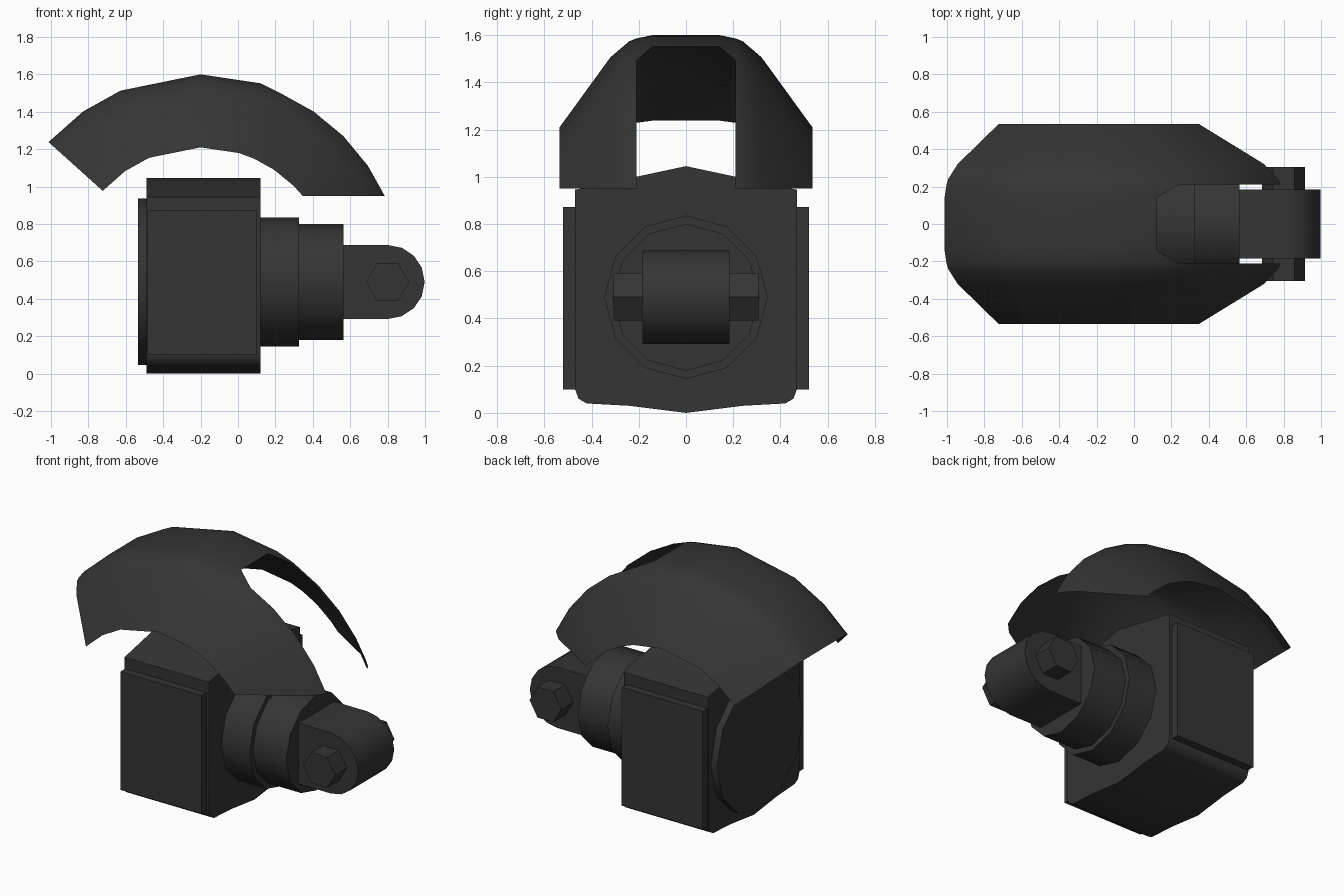
import bpy, bmesh
from math import radians, sin, cos, asin, pi

if "Cube" in bpy.data.objects:
    bpy.data.objects.remove(bpy.data.objects["Cube"])

dark = bpy.data.materials.new("dark_grey")
dark.diffuse_color = (0.035, 0.035, 0.035, 1)
dark.use_nodes = True
dark.node_tree.nodes["Principled BSDF"].inputs["Base Color"].default_value = dark.diffuse_color


def finish(name, bm, angle=40):
    bmesh.ops.remove_doubles(bm, verts=bm.verts, dist=0.0005)
    bmesh.ops.recalc_face_normals(bm, faces=bm.faces)
    me = bpy.data.meshes.new(name)
    bm.to_mesh(me)
    bm.free()
    me.materials.append(dark)
    ob = bpy.data.objects.new(name, me)
    bpy.context.collection.objects.link(ob)
    bpy.ops.object.select_all(action='DESELECT')
    ob.select_set(True)
    bpy.context.view_layer.objects.active = ob
    bpy.ops.object.shade_smooth_by_angle(angle=radians(angle))
    return ob


def prism(name, loop, a, b, axis):
    """Extrude a closed 2D loop along x (loop is y,z) or y (loop is x,z)."""
    bm = bmesh.new()
    place = (lambda p, t: (t, p[0], p[1])) if axis == 'x' else (lambda p, t: (p[0], t, p[1]))
    f = bm.faces.new([bm.verts.new(place(p, a)) for p in loop])
    ext = bmesh.ops.extrude_face_region(bm, geom=[f], use_keep_orig=True)
    move = (b - a, 0, 0) if axis == 'x' else (0, b - a, 0)
    bmesh.ops.translate(bm, vec=move,
                        verts=[v for v in ext['geom'] if isinstance(v, bmesh.types.BMVert)])
    return finish(name, bm)


def circle(cx, cz, r, n, start=0.0):
    return [(cx + r * cos(start + 2 * pi * i / n), cz + r * sin(start + 2 * pi * i / n))
            for i in range(n)]


AXIS_Z = 0.49

# Body block with gabled roof and shallow keel
half = [(0.24, 0.03), (0.42, 0.04), (0.455, 0.06), (0.47, 0.1), (0.47, 0.945), (0.21, 1.0)]
body = [(0, 0)] + half + [(0, 1.045)] + [(-y, z) for y, z in reversed(half)]
prism("body", body, -0.49, 0.12, 'x')

# Side plates
for side, s in (("front", -1), ("back", 1)):
    prism("side_plate_" + side, [(-0.485, 0.1), (0.1, 0.1), (0.1, 0.872), (-0.485, 0.872)],
          s * 0.46, s * 0.52, 'y')

# Rear disc and stepped collars
prism("rear_disc", circle(0, AXIS_Z, 0.445, 12), -0.535, -0.48, 'x')
prism("large_collar", circle(0, AXIS_Z, 0.346, 12), 0.11, 0.325, 'x')
prism("small_collar", circle(0, AXIS_Z, 0.311, 12), 0.31, 0.565, 'x')

# Rounded arm and hexagonal cross pin
tip = [(0.8 + 0.198 * cos(pi * (i / 8 - 0.5)), AXIS_Z + 0.198 * sin(pi * (i / 8 - 0.5)))
       for i in range(9)]
prism("arm", [(0.55, AXIS_Z - 0.198)] + tip + [(0.55, AXIS_Z + 0.198)], -0.185, 0.185, 'y')
prism("cross_pin", circle(0.8, AXIS_Z, 0.115, 6), -0.306, 0.306, 'y')

# Curved shield: thin sheet swept around a y axis, slotted at the +x end
CX, CZ, FLOOR = -0.2, 0.506, 0.95
right = [(0.14, 1.094), (0.21, 1.08), (0.24, 1.068), (0.32, 1.0), (0.535, 0.704)]
section = [(-y, r) for y, r in reversed(right)] + [(0, 1.094)] + right
angles = [138, 125, 113, 90, 73, 66, 56, 45, 34, 24]

bm = bmesh.new()
rows = []
for a in angles:
    row = []
    for y, r in section:
        t = max(radians(a), asin((FLOOR - CZ) / r))
        row.append(bm.verts.new((CX + r * cos(t), y, CZ + r * sin(t))))
    rows.append(row)
for i in range(len(rows) - 1):
    for j in range(len(section) - 1):
        quad = [rows[i][j], rows[i][j + 1], rows[i + 1][j + 1], rows[i + 1][j]]
        mid = (section[j][0] + section[j + 1][0]) / 2
        if angles[i] <= 73 and abs(mid) < 0.21:
            if i == angles.index(73) and abs(mid) > 0.14:
                quad.pop(2 if mid < 0 else 3)    # chamfered slot corner
            else:
                continue
        bm.faces.new(quad)
bmesh.ops.delete(bm, geom=[v for v in bm.verts if not v.link_faces], context='VERTS')
bmesh.ops.dissolve_degenerate(bm, dist=0.0005, edges=bm.edges)
finish("shield", bm, 60)
